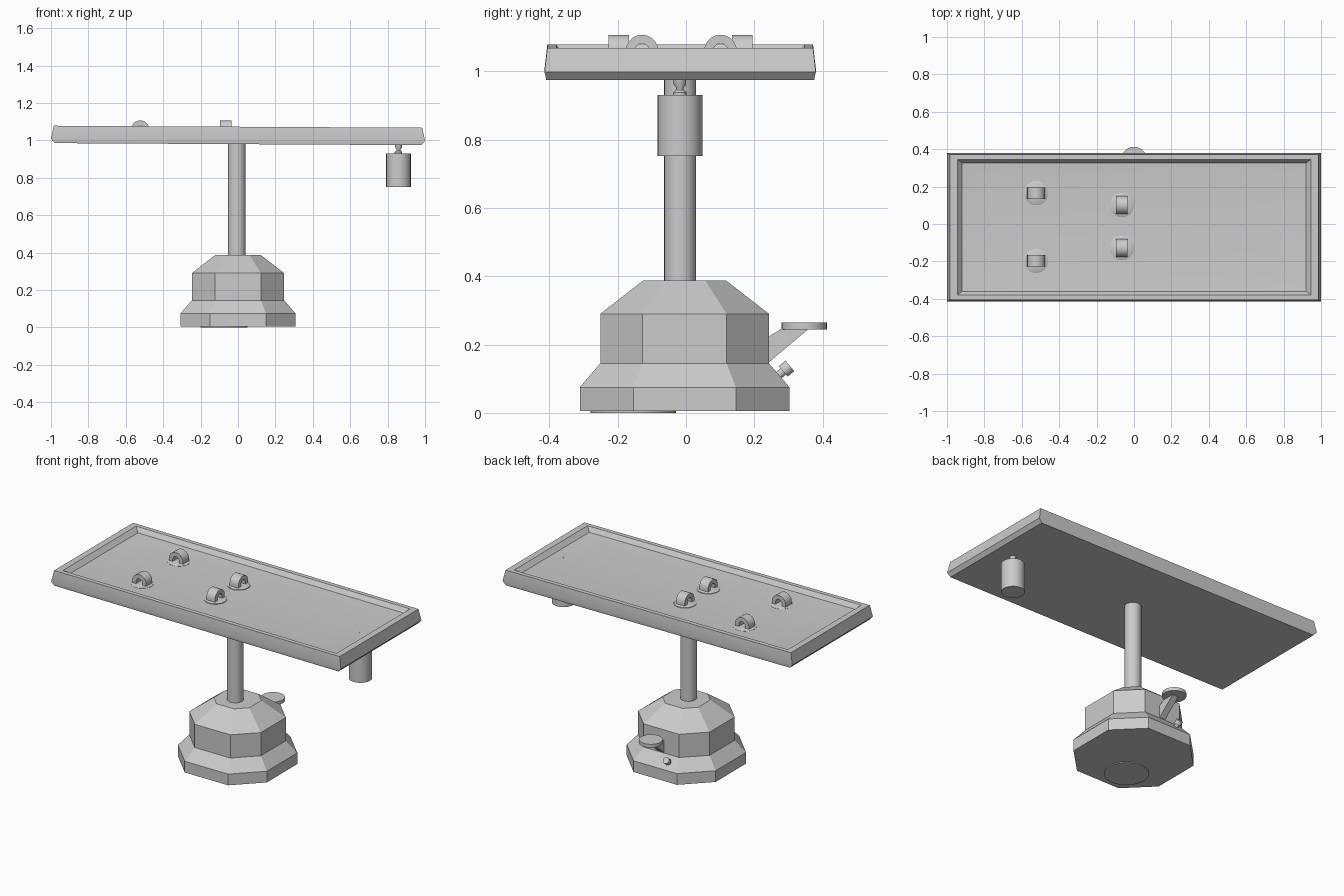
import bpy, bmesh
from math import pi, sin, cos, radians
from mathutils import Vector

cube = bpy.data.objects.get("Cube")
if cube:
    bpy.data.objects.remove(cube, do_unlink=True)

GREY = (0.6, 0.6, 0.6, 1)
metal = bpy.data.materials.new("grey_metal")
metal.use_nodes = True
metal.diffuse_color = GREY
metal.node_tree.nodes["Principled BSDF"].inputs["Base Color"].default_value = GREY


def loft(name, rings, loc=(0, 0, 0), smooth=None):
    """Skin a stack of equal-length point rings and cap both ends."""
    bm = bmesh.new()
    loops = [[bm.verts.new(p) for p in ring] for ring in rings]
    for a, b in zip(loops, loops[1:]):
        for i in range(len(a)):
            j = (i + 1) % len(a)
            bm.faces.new((a[i], a[j], b[j], b[i]))
    bm.faces.new(loops[0][::-1])
    bm.faces.new(loops[-1])
    bmesh.ops.recalc_face_normals(bm, faces=bm.faces)
    mesh = bpy.data.meshes.new(name)
    bm.to_mesh(mesh)
    bm.free()
    mesh.materials.append(metal)
    obj = bpy.data.objects.new(name, mesh)
    obj.location = loc
    bpy.context.collection.objects.link(obj)
    if smooth:
        bpy.ops.object.select_all(action='DESELECT')
        obj.select_set(True)
        bpy.context.view_layer.objects.active = obj
        bpy.ops.object.shade_smooth_by_angle(angle=radians(smooth))
    return obj


def lathe(name, profile, loc, sides=24):
    rings = [[(r * cos(2 * pi * i / sides), r * sin(2 * pi * i / sides), z)
              for i in range(sides)] for r, z in profile]
    return loft(name, rings, loc, 35)


def rectangle(hx, hy, z):
    return [(-hx, -hy, z), (hx, -hy, z), (hx, hy, z), (-hx, hy, z)]


def octagon(h, c, z):
    return [(h, -c, z), (h, c, z), (c, h, z), (-c, h, z),
            (-h, c, z), (-h, -c, z), (-c, -h, z), (c, -h, z)]


# Stepped pedestal with a thin foot pad
loft("pedestal_base", [octagon(0.307, 0.15, 0.005), octagon(0.307, 0.15, 0.075),
                       octagon(0.247, 0.123, 0.145), octagon(0.247, 0.123, 0.29),
                       octagon(0.122, 0.06, 0.387)], (0, -0.004, 0))
lathe("foot_pad", [(0.125, 0), (0.125, 0.006)], (-0.075, -0.155, 0))

# Central column
lathe("column", [(0.047, 0.37), (0.047, 0.99)], (-0.006, -0.017, 0))

# Shallow tray top, tipped slightly toward the drain
tray = loft("tray", [rectangle(0.98, 0.392, -0.02), rectangle(1, 0.397, 0.003),
                     rectangle(0.985, 0.389, 0.073), rectangle(0.945, 0.362, 0.073),
                     rectangle(0.92, 0.343, 0.046), rectangle(0.87, 0.305, 0.041),
                     rectangle(0.76, 0.25, 0.037)], (0, -0.017, 1), 20)
tray.rotation_euler.y = 0.0055

# Drain ring, neck and bucket under the tray
DRAIN = (0.858, -0.018, 0)
lathe("drain_ring", [(0.006, 1.031), (0.014, 1.031), (0.014, 1.036),
                     (0.008, 1.036), (0.006, 1.032)], DRAIN, 12)
lathe("drain_neck", [(0.02, 0.925), (0.02, 0.938), (0.011, 0.946), (0.011, 0.952),
                     (0.018, 0.962), (0.018, 0.985)], DRAIN, 16)
lathe("bucket", [(0.066, 0.752), (0.066, 0.93)], DRAIN)


# Tie-down loops: an arch standing on a round plate
def tie_down(name, x, y, turn):
    lathe(name + "_plate", [(0.065, 1.034), (0.065, 1.041), (0.055, 1.046)], (x, y, 0))
    steps = 10
    arc = [pi * i / steps for i in range(steps + 1)]
    outer = [(0.048, -0.02)] + [(0.048 * cos(a), 0.048 * sin(a)) for a in arc] + [(-0.048, -0.02)]
    inner = [(-0.022, -0.02)] + [(0.022 * cos(a), 0.022 * sin(a)) for a in arc[::-1]] + [(0.022, -0.02)]
    rings = [[(u, side, v) for u, v in outer + inner] for side in (-0.03, 0.03)]
    arch = loft(name + "_arch", rings, (x, y, 1.059), 35)
    arch.rotation_euler.z = turn


for label, sign in (("left", 1), ("right", -1)):
    tie_down("outer_tie_" + label, -0.523, -0.016 + sign * 0.181, 0)
    tie_down("inner_tie_" + label, -0.065, -0.014 + sign * 0.115, pi / 2)

# Foot pedal: bracket arm and round tread
arm = [(0.2, 0.12), (0.245, 0.15), (0.36, 0.247), (0.28, 0.247), (0.245, 0.225), (0.2, 0.2)]
loft("pedal_arm", [[(side, y, z) for y, z in arm] for side in (-0.02, 0.02)])
lathe("pedal_tread", [(0.067, 0.244), (0.067, 0.265)], (0, 0.346, 0))

# Release knob standing off the sloped step
knob = lathe("release_knob", [(0.012, -0.02), (0.012, 0.03), (0.02, 0.03), (0.02, 0.055)],
             (-0.075, 0.262, 0.102), 16)
knob.rotation_euler = Vector((0, 0.76, 0.65)).to_track_quat('Z', 'Y').to_euler()
